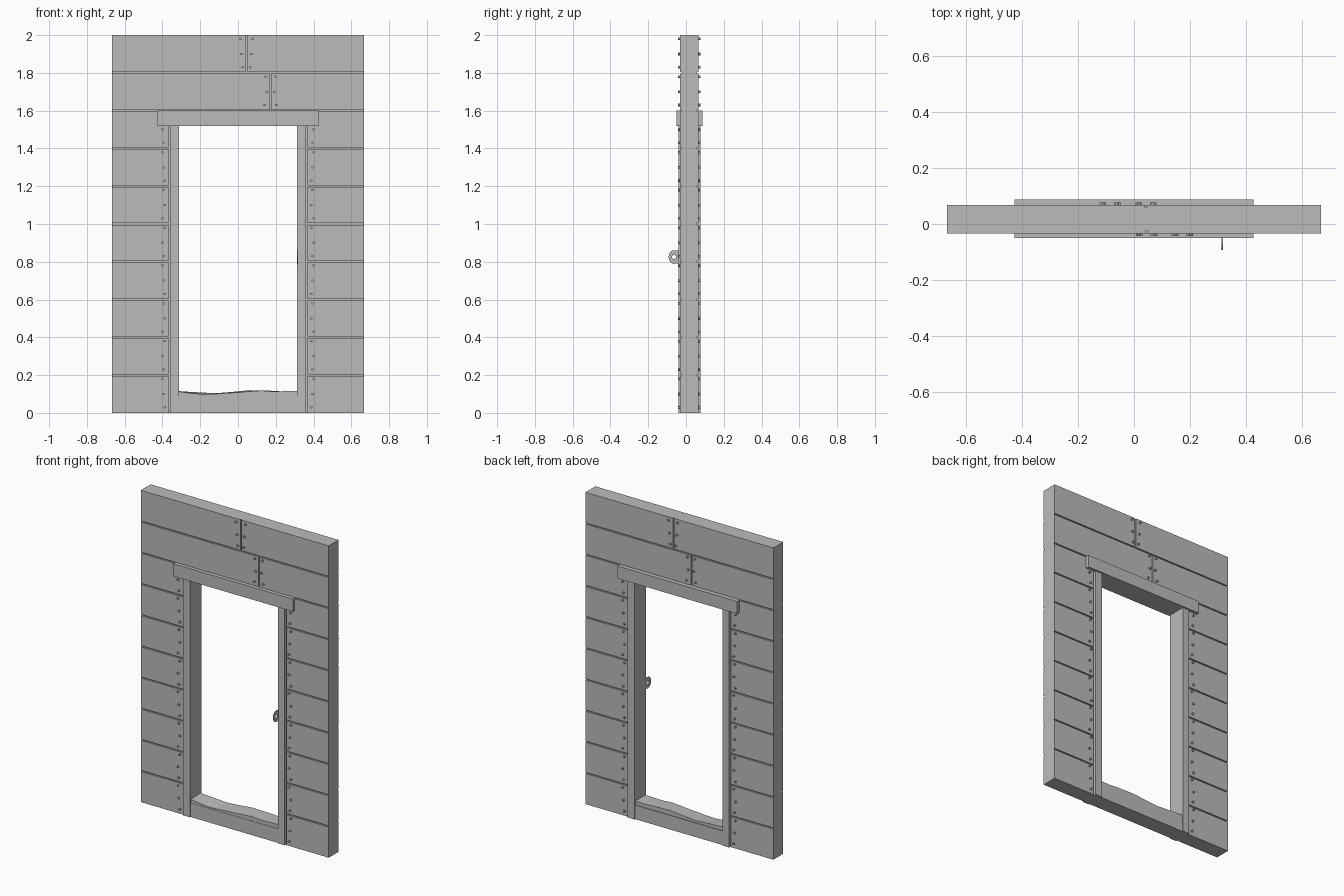
import bpy, bmesh, math
from mathutils import Matrix, Vector

cube = bpy.data.objects.get("Cube")
if cube:
    bpy.data.objects.remove(cube, do_unlink=True)

grey = bpy.data.materials.new("plain grey")
grey.use_nodes = True
colour = (0.5, 0.5, 0.5, 1)
grey.diffuse_color = colour
grey.node_tree.nodes["Principled BSDF"].inputs["Base Color"].default_value = colour

HALF, FRONT, BACK = 0.667, -0.033, 0.067   # wall half width and faces
GROOVE, DEPTH, ROW = 0.008, 0.008, 0.2     # gaps between planks
MID_Y = (FRONT + BACK) / 2
OPENING, JAMB, LINTEL_Z = 0.312, 0.36, 1.52


def finish(name, bm):
    bmesh.ops.recalc_face_normals(bm, faces=bm.faces)
    mesh = bpy.data.meshes.new(name)
    bm.to_mesh(mesh)
    bm.free()
    mesh.materials.append(grey)
    obj = bpy.data.objects.new(name, mesh)
    bpy.context.collection.objects.link(obj)
    return obj


def add_box(bm, x, y, z):
    lo, hi = Vector((x[0], y[0], z[0])), Vector((x[1], y[1], z[1]))
    matrix = Matrix.Translation((lo + hi) / 2) @ Matrix.Diagonal((*(hi - lo), 1))
    bmesh.ops.create_cube(bm, size=1, matrix=matrix)


def box(name, x, y, z):
    bm = bmesh.new()
    add_box(bm, x, y, z)
    return finish(name, bm)


def add_nail(bm, x, y, z):
    turn = Matrix.Rotation(math.pi / 2, 4, "X")
    bmesh.ops.create_cone(bm, cap_ends=True, segments=6, radius1=0.007, radius2=0.007,
                          depth=0.02, matrix=Matrix.Translation((x, y, z)) @ turn)


# Wall core behind the planks
bm = bmesh.new()
inner = (FRONT + DEPTH, BACK - DEPTH)
for side in (-1, 1):
    add_box(bm, sorted((side * HALF, side * JAMB)), inner, (0, 1.6))
add_box(bm, (-HALF, HALF), inner, (1.6, 2))
finish("wall_core", bm)

# Plank layers and nails on both faces; only the upper joints differ
faces = {
    "front": ((FRONT, FRONT + DEPTH), FRONT, (0.172, 0.045)),
    "back": ((BACK - DEPTH, BACK), BACK, (-0.085, 0.043)),
}
for label, (depth, face_y, joints) in faces.items():
    planks, nails = bmesh.new(), bmesh.new()
    for row in range(10):
        z = row * ROW
        span = (z + (GROOVE / 2 if row else 0), z + ROW - (GROOVE / 2 if row < 9 else 0))
        if row < 8:
            end = JAMB + GROOVE
            ends = [(-HALF, -end), (end, HALF)]
            nail_lines = [(-end, -1), (end, 1)]
        else:
            joint = joints[row - 8]
            ends = [(-HALF, joint - GROOVE / 2), (joint + GROOVE / 2, HALF)]
            nail_lines = [(joint, -1), (joint, 1)]
        for x in ends:
            add_box(planks, x, depth, span)
        for x, side in nail_lines:
            for i, height in enumerate((0.03, 0.1, 0.18)):
                inset = 0.02 + 0.006 * ((i + row) % 3)
                if not (row == 7 and i == 2):
                    add_nail(nails, x + side * inset, face_y, z + height)
    finish(label + "_planks", planks)
    finish(label + "_nails", nails)

# Door frame
for label, side in (("right", -1), ("left", 1)):
    box(label + "_jamb", sorted((side * OPENING, side * JAMB)), (-0.041, 0.077), (0, LINTEL_Z))
box("lintel", (-0.425, 0.425), (-0.05, 0.088), (LINTEL_Z, 1.6))
box("sill", (-OPENING, OPENING), (-0.035, 0.071), (0, 0.09))

# Worn threshold: front and back edges follow different wavy profiles
front_edge = (0.113, 0.104, 0.098, 0.1, 0.105, 0.108, 0.114, 0.118, 0.113, 0.115, 0.115)
back_edge = (0.115, 0.111, 0.108, 0.104, 0.108, 0.114, 0.12, 0.118, 0.117, 0.112, 0.115)
bm = bmesh.new()
rings = []
for i, (zf, zb) in enumerate(zip(front_edge, back_edge)):
    x = -OPENING + 2 * OPENING * i / (len(front_edge) - 1)
    rings.append([bm.verts.new((x, y, z)) for y, z in
                  ((FRONT, 0.08), (FRONT, zf), (BACK, zb), (BACK, 0.08))])
for a, b in zip(rings, rings[1:]):
    for k in range(4):
        bm.faces.new((a[k], a[(k + 1) % 4], b[(k + 1) % 4], b[k]))
bm.faces.new(rings[0])
bm.faces.new(rings[-1])
finish("worn_threshold", bm)

# Latch eye: a D-shaped plate with a round hole, set into the left jamb
bm = bmesh.new()
cy, cz, count = -0.064, 0.825, 16
loops = []
for x in (0.3125, 0.3175):
    outer, hole = [], []
    for i in range(count):
        a = 2 * math.pi * i / count
        c, s = math.cos(a), math.sin(a)
        # The half next to the jamb is squared off
        k = 0.028 if c < 0 else 0.034 / max(abs(c), abs(s))
        outer.append(bm.verts.new((x, cy + k * c, cz + s * (k if c > 0 else 0.036))))
        hole.append(bm.verts.new((x, cy + 0.011 * c, cz + 0.011 * s)))
    loops.append((outer, hole))
(o1, h1), (o2, h2) = loops
for i in range(count):
    j = (i + 1) % count
    for p, q in ((o1, h1), (o2, h2), (o1, o2), (h1, h2)):
        bm.faces.new((p[i], p[j], q[j], q[i]))
finish("latch_eye", bm)
